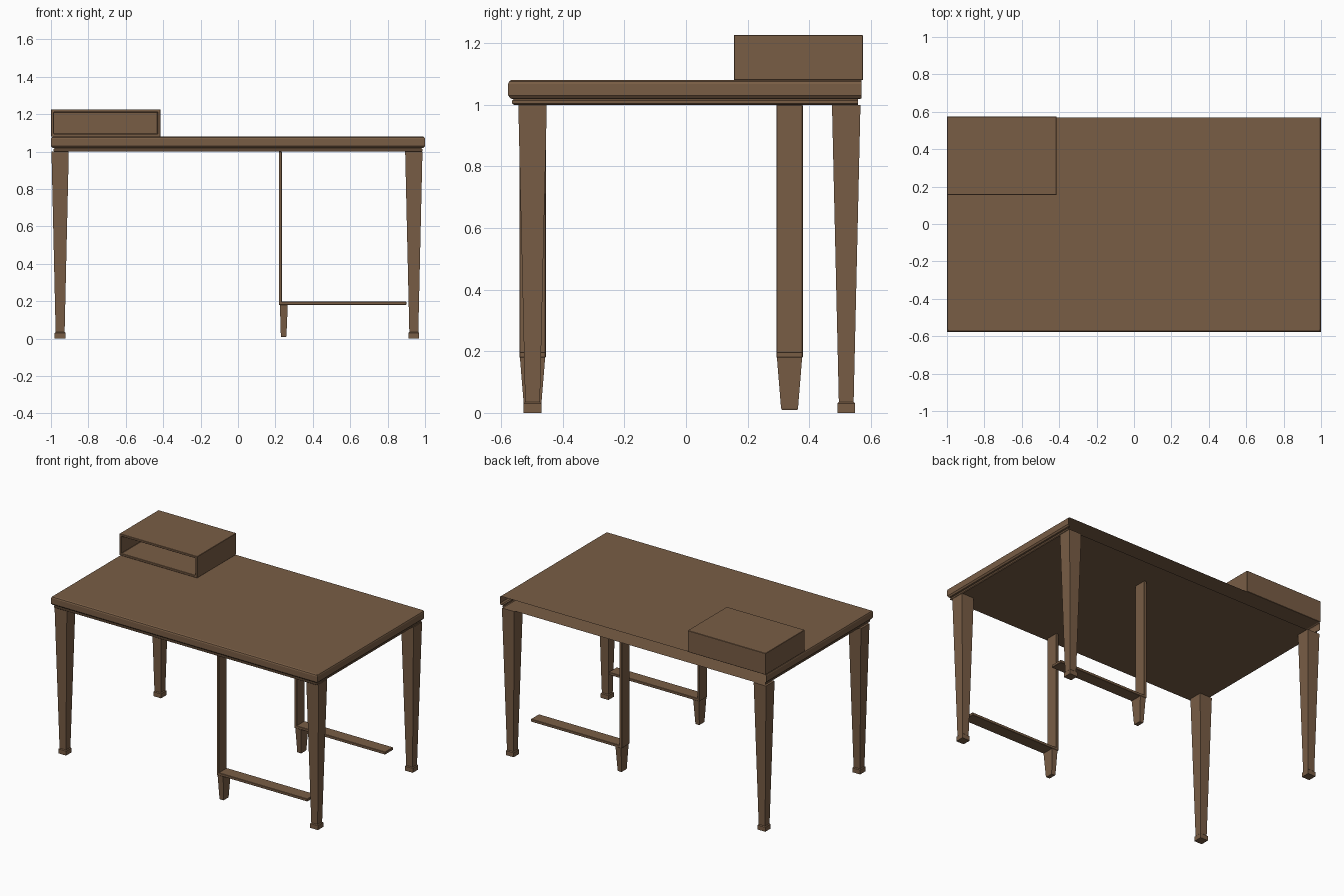
import bpy, bmesh

if "Cube" in bpy.data.objects:
    bpy.data.objects.remove(bpy.data.objects["Cube"])

wood = bpy.data.materials.new("brown_wood")
wood.diffuse_color = (0.19, 0.11, 0.06, 1)
wood.use_nodes = True
wood.node_tree.nodes["Principled BSDF"].inputs["Base Color"].default_value = wood.diffuse_color


def finish(name, bm, bevel=0):
    bmesh.ops.recalc_face_normals(bm, faces=bm.faces[:])
    me = bpy.data.meshes.new(name)
    bm.to_mesh(me)
    bm.free()
    me.materials.append(wood)
    ob = bpy.data.objects.new(name, me)
    bpy.context.collection.objects.link(ob)
    if bevel:
        mod = ob.modifiers.new("edge", 'BEVEL')
        mod.width = bevel
        mod.segments = 1
    return ob


def stack(bm, rings):
    """Join rectangular rings (x0, x1, y0, y1, z) from bottom to top, with caps."""
    loops = [[bm.verts.new(p) for p in
              ((x0, y0, z), (x1, y0, z), (x1, y1, z), (x0, y1, z))]
             for x0, x1, y0, y1, z in rings]
    bm.faces.new(loops[0][::-1])
    bm.faces.new(loops[-1])
    for a, b in zip(loops, loops[1:]):
        for i in range(4):
            j = (i + 1) % 4
            bm.faces.new((a[i], a[j], b[j], b[i]))


def ring(cx, cy, wx, wy, z):
    return (cx - wx / 2, cx + wx / 2, cy - wy / 2, cy + wy / 2, z)


def block(name, x0, x1, y0, y1, z0, z1, bevel=0.002):
    bm = bmesh.new()
    stack(bm, [(x0, x1, y0, y1, z0), (x0, x1, y0, y1, z1)])
    return finish(name, bm, bevel)


# Desktop: moulded edge on front and sides, open along the back
bm = bmesh.new()
edge = [(0.018, 1.0), (0.013, 1.004), (0.013, 1.013), (0.018, 1.018), (0.008, 1.02),
        (0.0, 1.03), (0.0, 1.068), (0.003, 1.076), (0.01, 1.08)]
stack(bm, [(-1 + d, 1 - d, -0.577 + d, 0.57 - (0.012 if z < 1.019 else 0), z)
           for d, z in edge])
back = [f for f in bm.faces if all(v.co.y > 0.5 for v in f.verts)]
bmesh.ops.delete(bm, geom=back, context='FACES')
finish("desktop", bm)

# Four tapered legs with block feet
for side, x in (("left", -0.951), ("right", 0.94)):
    for place, y in (("front", -0.498), ("back", 0.52)):
        bm = bmesh.new()
        stack(bm, [ring(x, y, w, w, z) for w, z in
                   ((0.058, 0), (0.058, 0.03), (0.048, 0.035), (0.092, 0.99), (0.092, 1.0))])
        finish(f"{place}_{side}_leg", bm)

# Two inner frames: upright board, low rail and small tapered foot
for place, y in (("front", -0.498), ("back", 0.336)):
    y0, y1 = y - 0.043, y + 0.043
    block(place + "_upright", 0.218, 0.235, y0, y1, 0.18, 1.0)
    block(place + "_rail", 0.22, 0.9, y0, y1, 0.18, 0.198)
    bm = bmesh.new()
    stack(bm, [ring(0.244, y, 0.026, 0.05, 0.01), ring(0.244, y, 0.03, 0.055, 0.015),
               ring(0.245, y, 0.042, 0.082, 0.18)])
    finish(place + "_inner_foot", bm)

# Desk-top cubby, open at the front
bx0, bx1, by0, by1, bz0, bz1, t = -1.0, -0.415, 0.155, 0.575, 1.08, 1.226, 0.015
bm = bmesh.new()
outer = (bx0, bx1, bz0, bz1)
inner = (bx0 + t, bx1 - t, bz0 + t, bz1 - t)
loops = [[bm.verts.new((x, y, z)) for x, z in ((a, c), (b, c), (b, d), (a, d))]
         for (a, b, c, d), y in ((outer, by1), (outer, by0), (inner, by0), (inner, by1 - t))]
bm.faces.new(loops[0])
bm.faces.new(loops[-1])
for a, b in zip(loops, loops[1:]):
    for i in range(4):
        j = (i + 1) % 4
        bm.faces.new((a[i], a[j], b[j], b[i]))
finish("cubby", bm, 0.002)
